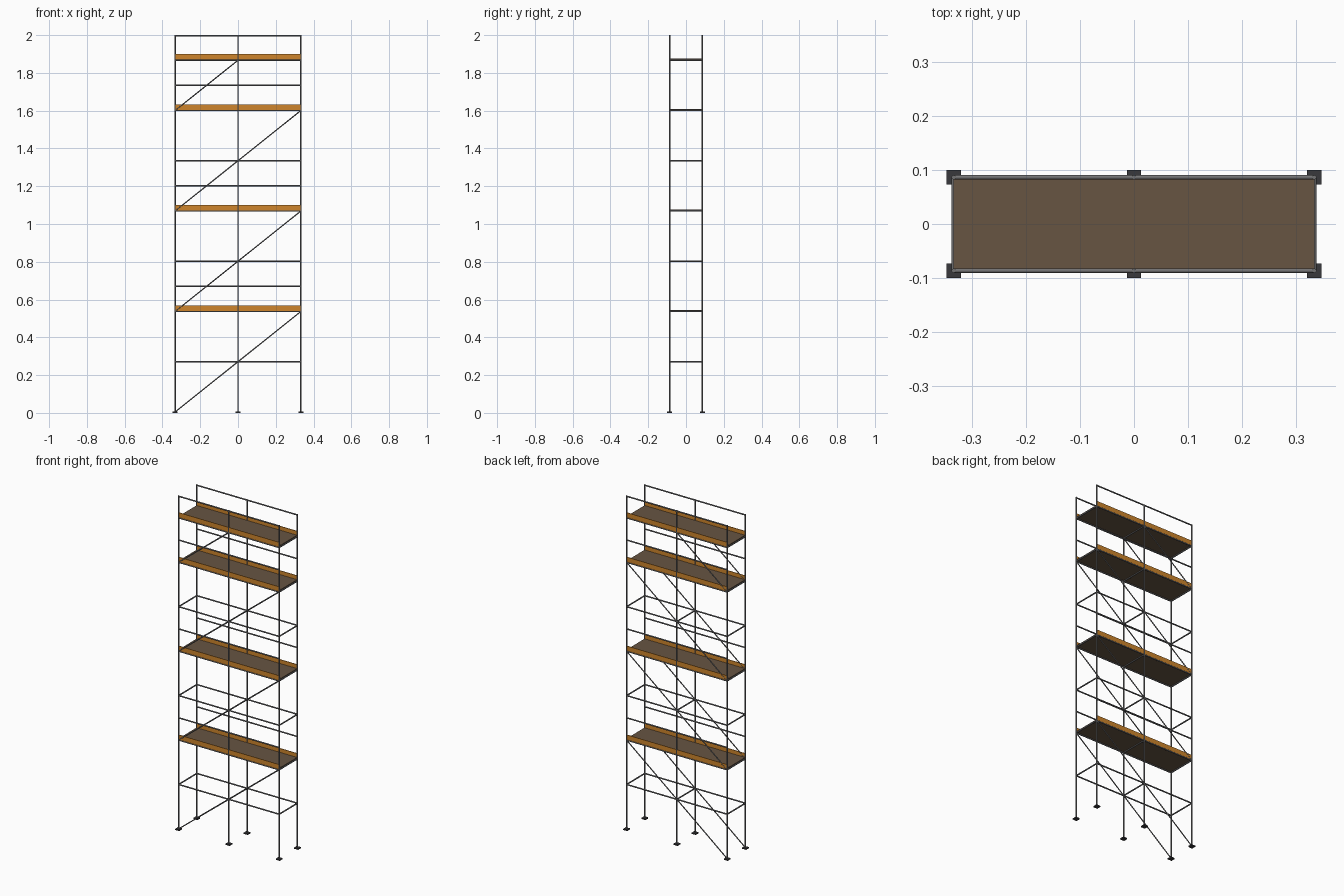
import bpy, bmesh
from mathutils import Vector, Matrix

if "Cube" in bpy.data.objects:
    bpy.data.objects.remove(bpy.data.objects["Cube"])

X, Y = 0.333, 0.0863           # post positions
BASE, LIFT = 0.005, 0.266      # first node height and spacing
R, R_BRACE = 0.004, 0.0032     # tube radii


def material(name, rgb):
    m = bpy.data.materials.new(name)
    m.diffuse_color = (*rgb, 1.0)
    m.use_nodes = True
    m.node_tree.nodes["Principled BSDF"].inputs["Base Color"].default_value = m.diffuse_color
    return m


steel = material("grey_steel", (0.17, 0.17, 0.175))
timber = material("brown_timber", (0.135, 0.09, 0.055))
orange = material("orange_board", (0.62, 0.235, 0.025))
dark = material("dark_plate", (0.04, 0.04, 0.045))


def finish(bm, name, mat):
    bmesh.ops.recalc_face_normals(bm, faces=bm.faces)
    me = bpy.data.meshes.new(name)
    bm.to_mesh(me)
    bm.free()
    me.materials.append(mat)
    ob = bpy.data.objects.new(name, me)
    bpy.context.collection.objects.link(ob)
    return ob


def tube(name, a, b, r=R):
    a, b = Vector(a), Vector(b)
    d = b - a
    rot = d.to_track_quat('Z', 'Y').to_matrix().to_4x4()
    bm = bmesh.new()
    bmesh.ops.create_cone(bm, cap_ends=True, segments=10, radius1=r, radius2=r,
                          depth=d.length, matrix=Matrix.Translation((a + b) / 2) @ rot)
    ob = finish(bm, name, steel)
    ob.data.shade_smooth()
    # keep the tube ends crisp
    for p in ob.data.polygons:
        if len(p.vertices) > 4:
            p.use_smooth = False
    return ob


def box(name, lo, hi, mat):
    lo, hi = Vector(lo), Vector(hi)
    bm = bmesh.new()
    bmesh.ops.create_cube(bm, size=1, matrix=Matrix.Translation((lo + hi) / 2)
                          @ Matrix.Diagonal((*(hi - lo), 1)))
    return finish(bm, name, mat)


def level(k):
    return BASE + LIFT * k


# posts and foot plates
for x in (-X, 0, X):
    for y in (-Y, Y):
        tube("post", (x, y, 0.003), (x, y, 2.0))
        box("foot_plate", (x - 0.0133, y - 0.0133, 0), (x + 0.0133, y + 0.0133, 0.007), dark)

# long ledgers and cross transoms at every level
for k in range(1, 8):
    z = level(k)
    for y in (-Y, Y):
        tube("ledger", (-X, y, z), (X, y, z))
    for x in (-X, 0, X):
        tube("transom", (x, -Y, z), (x, Y, z))

# decks with toe boards and guard rails
for k in (2, 4, 6, 7):
    z = level(k)
    box("deck", (-X, -Y + 0.003, z + 0.002), (X, Y - 0.003, z + 0.009), timber)
    for y in (-Y, Y):
        box("toe_board", (-X, y - 0.002, z + 0.003), (X, y + 0.002, z + 0.032), orange)
        if k < 7:
            rail = z + LIFT / 2
        else:
            rail = 2.0 - R
        tube("guard_rail", (-X, y, rail), (X, y, rail))

# diagonal braces on both long sides, the top one covering a single bay
for k in (0, 2, 4, 6):
    n = 2 if k < 6 else 1
    for y in (-Y, Y):
        tube("brace", (-X, y, level(k)), (-X + n * X, y, level(k + n)), R_BRACE)
